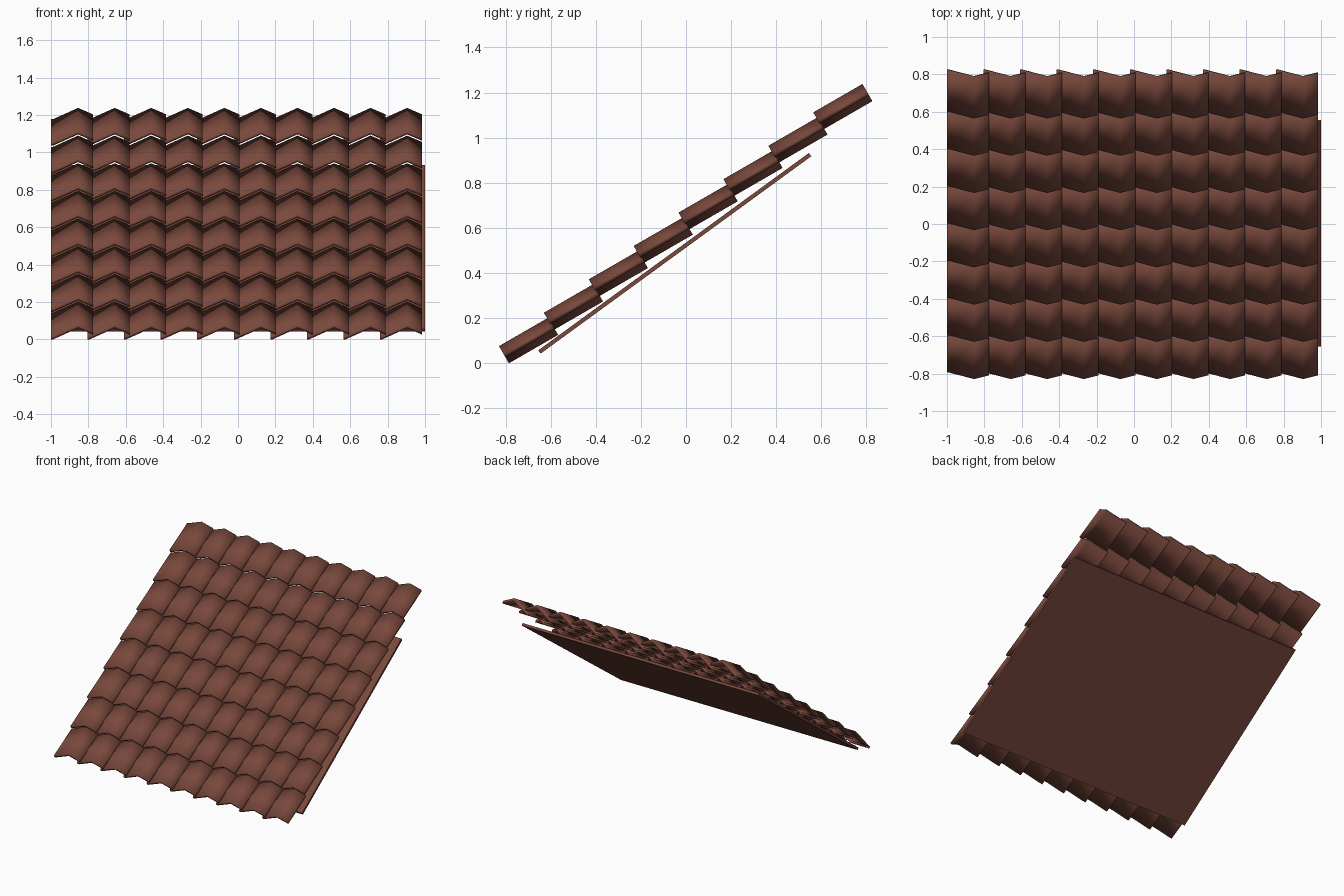
import bpy
from math import radians

if "Cube" in bpy.data.objects:
    bpy.data.objects.remove(bpy.data.objects["Cube"])

COLS, ROWS = 10, 8
STEP_X, STEP_Y, STEP_Z = 0.1955, 0.199, 0.148
TILE_LEN, THICK = 0.252, 0.018
TILT = radians(30)

clay = bpy.data.materials.new("clay")
clay.diffuse_color = (0.19, 0.065, 0.045, 1)
clay.use_nodes = True
clay.node_tree.nodes["Principled BSDF"].inputs["Base Color"].default_value = clay.diffuse_color

# Tile cross-section: low left lip, ridge, short right flank (x, height)
upper = [(0, THICK), (0.01, THICK), (0.145, 0.088), (0.225, 0.048)]
profile = upper + [(x, h - THICK) for x, h in reversed(upper)]


def tile_mesh():
    n = len(profile)
    verts = [(x, s, h) for s in (0, TILE_LEN) for x, h in profile]
    faces = []
    half = n // 2
    for i in range(n):
        j = (i + 1) % n
        faces.append((i, i + n, j + n, j))
    # end caps, one quad per profile segment
    for i in range(half - 1):
        a, b, c, d = i, i + 1, n - 2 - i, n - 1 - i
        faces.append((a, b, c, d))
        faces.append((d + n, c + n, b + n, a + n))
    mesh = bpy.data.meshes.new("roof_tile")
    mesh.from_pydata(verts, [], faces)
    mesh.polygons.foreach_set("use_smooth", [True] * len(faces))
    mesh.materials.append(clay)
    return mesh


# Overlapping tiles, each tilted a little flatter than the roof pitch
mesh = tile_mesh()
for r in range(ROWS):
    for c in range(COLS):
        tile = bpy.data.objects.new(f"roof_tile_{r}_{c}", mesh)
        tile.location = (-1 + c * STEP_X, -0.785 + r * STEP_Y, r * STEP_Z)
        tile.rotation_euler = (TILT, 0, 0)
        bpy.context.collection.objects.link(tile)

# Flat backing board under the tiles
bpy.ops.mesh.primitive_cube_add(size=1, location=(0, -0.05, 0.4875),
                                rotation=(radians(36.1), 0, 0))
board = bpy.context.object
board.name = "backing_board"
board.scale = (2, 1.485, 0.018)
board.data.materials.append(clay)
